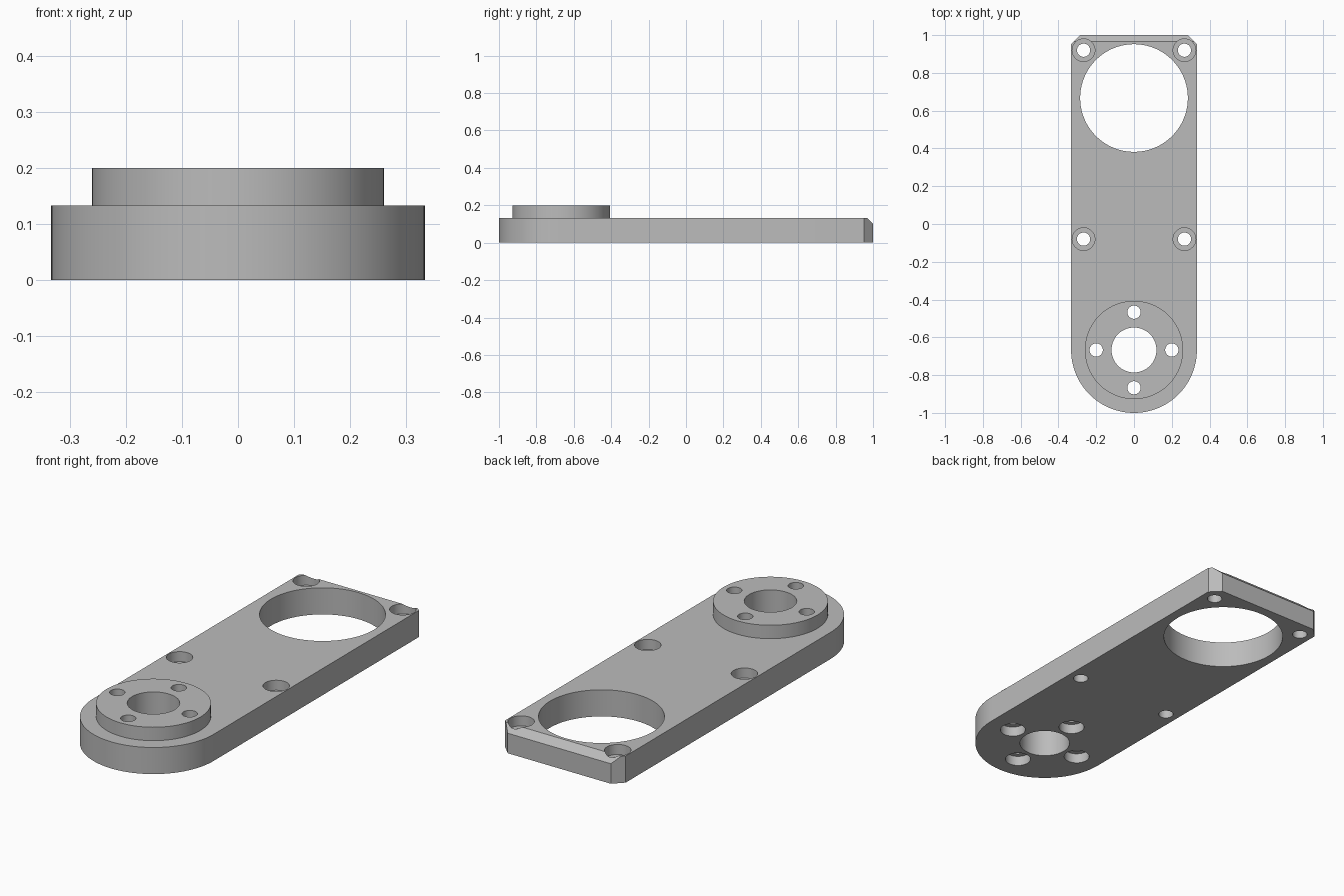
import bpy, bmesh, math
from mathutils import Vector

cube = bpy.data.objects.get("Cube")
if cube:
    bpy.data.objects.remove(cube, do_unlink=True)

HALF_W, TOP, BOSS_TOP = 0.333, 0.133, 0.2
PIVOT_Y, RING_Y = -0.667, 0.667

grey = bpy.data.materials.new("machined grey")
grey.use_nodes = True
grey.diffuse_color = (0.5, 0.5, 0.5, 1)
grey.node_tree.nodes["Principled BSDF"].inputs["Base Color"].default_value = (0.5, 0.5, 0.5, 1)


def prism(name, outline, z0, z1):
    """Extrude a closed outline between two heights."""
    bm = bmesh.new()
    face = bm.faces.new([bm.verts.new((x, y, z0)) for x, y in outline])
    grown = bmesh.ops.extrude_face_region(bm, geom=[face])["geom"]
    bmesh.ops.translate(bm, vec=Vector((0, 0, z1 - z0)),
                        verts=[v for v in grown if isinstance(v, bmesh.types.BMVert)])
    bmesh.ops.recalc_face_normals(bm, faces=bm.faces)
    mesh = bpy.data.meshes.new(name)
    bm.to_mesh(mesh)
    bm.free()
    mesh.materials.append(grey)
    obj = bpy.data.objects.new(name, mesh)
    bpy.context.collection.objects.link(obj)
    return obj


def arc(x, y, r, start, end, steps):
    angles = [start + (end - start) * i / steps for i in range(steps + 1)]
    return [(x + r * math.cos(a), y + r * math.sin(a)) for a in angles]


def cylinder(name, x, y, r, z0, z1, sides=48):
    return prism(name, arc(x, y, r, 0, math.tau, sides)[:-1], z0, z1)


def combine(target, tool, operation):
    """Apply a boolean and discard the tool."""
    mod = target.modifiers.new("Boolean", "BOOLEAN")
    mod.operation, mod.object, mod.solver = operation, tool, "EXACT"
    bpy.context.view_layer.objects.active = target
    bpy.ops.object.modifier_apply(modifier=mod.name)
    bpy.data.objects.remove(tool, do_unlink=True)


# Arm plate: round front end, clipped back corners
corner = 0.048
outline = arc(0, PIVOT_Y, HALF_W, math.pi, math.tau, 64)
outline += [(HALF_W, 1 - corner), (HALF_W - corner, 1),
            (corner - HALF_W, 1), (-HALF_W, 1 - corner)]
arm = prism("arm_plate", outline, 0, TOP)

# Bevelled top back edge
bm = bmesh.new()
bm.from_mesh(arm.data)
edge = [e for e in bm.edges if all(v.co.y > 0.999 and v.co.z > TOP - 0.001 for v in e.verts)]
bmesh.ops.bisect_plane(bm, geom=bm.verts[:] + bm.edges[:] + bm.faces[:],
                       plane_co=(0, 1, TOP - 0.033), plane_no=(0, 1, 1), clear_outer=True)
bmesh.ops.holes_fill(bm, edges=[e for e in bm.edges if e.is_boundary])
bmesh.ops.recalc_face_normals(bm, faces=bm.faces)
bm.to_mesh(arm.data)
bm.free()

# Raised pivot boss
combine(arm, cylinder("boss", 0, PIVOT_Y, 0.26, 0.06, BOSS_TOP, 96), "UNION")

# Large ring opening and pivot bore
combine(arm, cylinder("ring_cutter", 0, RING_Y, 0.285, -0.1, 0.3, 96), "DIFFERENCE")
combine(arm, cylinder("bore_cutter", 0, PIVOT_Y, 0.119, -0.1, 0.3, 64), "DIFFERENCE")

# Mounting holes, counterbored from above
for x in (-0.267, 0.267):
    for y in (-0.08, 0.92):
        combine(arm, cylinder("hole_cutter", x, y, 0.035, -0.1, 0.3), "DIFFERENCE")
        combine(arm, cylinder("counterbore_cutter", x, y, 0.06, 0.083, 0.3), "DIFFERENCE")

# Pivot bolt circle, counterbored from below
for i in range(4):
    a = i * math.pi / 2
    x, y = 0.2 * math.cos(a), PIVOT_Y + 0.2 * math.sin(a)
    combine(arm, cylinder("bolt_cutter", x, y, 0.035, -0.1, 0.3), "DIFFERENCE")
    combine(arm, cylinder("recess_cutter", x, y, 0.06, -0.1, 0.05), "DIFFERENCE")

# Smooth curved walls, crisp edges
bpy.ops.object.select_all(action="DESELECT")
arm.select_set(True)
bpy.context.view_layer.objects.active = arm
bpy.ops.object.shade_smooth_by_angle(angle=math.radians(30))
